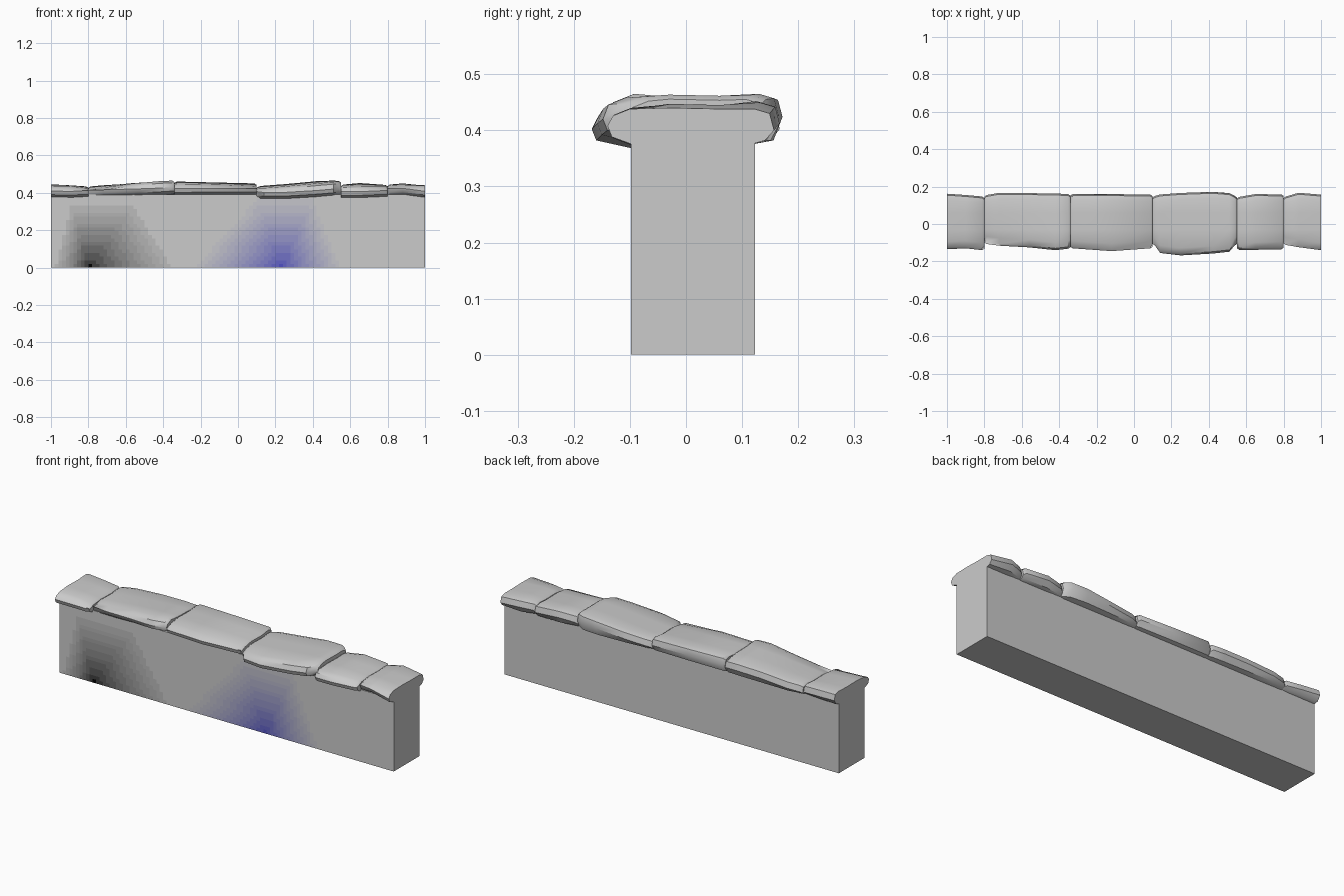
import bpy, bmesh
from mathutils import Vector

if "Cube" in bpy.data.objects:
    bpy.data.objects.remove(bpy.data.objects["Cube"])

FRONT, BACK, TOP = -0.098, 0.123, 0.39   # wall body limits


def finish(name, bm, mats=()):
    bmesh.ops.recalc_face_normals(bm, faces=bm.faces)
    me = bpy.data.meshes.new(name)
    bm.to_mesh(me)
    bm.free()
    for m in mats:
        me.materials.append(m)
    ob = bpy.data.objects.new(name, me)
    bpy.context.collection.objects.link(ob)
    return ob


def material(name, rgb):
    m = bpy.data.materials.new(name)
    m.diffuse_color = (*rgb, 1)
    m.use_nodes = True
    m.node_tree.nodes["Principled BSDF"].inputs["Base Color"].default_value = m.diffuse_color
    return m


def patch_weight(p, apex, outline):
    """1 at the apex of a stain, fading linearly to 0 at its outline."""
    worst = 0
    for a, b in zip(outline, outline[1:]):
        a, b = Vector(a), Vector(b)
        n = Vector((a.y - b.y, b.x - a.x))
        worst = max(worst, n.dot(p - apex) / n.dot(a - apex))
    return max(0, 1 - worst)


# Painted stains on the front face: apex, outline, colour
STAINS = [
    (Vector((-0.8, 0)), [(-1.0, 0), (-0.9, 0.38), (-0.53, 0.38), (-0.29, 0)], (0.0, 0.0, 0.0)),
    (Vector((0.23, 0)), [(-0.25, 0), (0.1, 0.38), (0.4, 0.38), (0.56, 0)], (0.08, 0.08, 0.55)),
]
GREY, LEVELS = 0.6, 12
mats = [material("stone_grey", (GREY,) * 3)]
for i, (_, _, rgb) in enumerate(STAINS):
    for k in range(1, LEVELS + 1):
        t = k / LEVELS
        mats.append(material(f"stain_{i}_{k}", [GREY + (c - GREY) * t for c in rgb]))

# Wall body: box whose front face is a fine grid that carries the stains
bm = bmesh.new()
bmesh.ops.create_cube(bm, size=1)
for v in bm.verts:
    v.co = (v.co.x * 2, FRONT if v.co.y < 0 else BACK, TOP if v.co.z > 0 else 0)
for axis, lo, hi, n in ((0, -1, 1, 100), (2, 0, TOP, 20)):
    for i in range(1, n):
        co, no = Vector(), Vector()
        co[axis], no[axis] = lo + (hi - lo) * i / n, 1
        co.y = FRONT
        front = [f for f in bm.faces if f.calc_center_median().y < FRONT + 1e-4]
        geom = front + list({e for f in front for e in f.edges})
        geom += list({v for f in front for v in f.verts})
        bmesh.ops.bisect_plane(bm, geom=geom, plane_co=co, plane_no=no)
for f in bm.faces:
    c = f.calc_center_median()
    if c.y < FRONT + 1e-4:
        for i, (apex, outline, _) in enumerate(STAINS):
            k = round(patch_weight(Vector((c.x, c.z)), apex, outline) * LEVELS)
            if k:
                f.material_index = i * LEVELS + k
finish("wall_body", bm, mats)


def section(x, yf, yb, zf, zb, zl, s=0.0):
    """Rounded cross-section of a coping stone, shrunk by s at the joints."""
    yf, yb, zf, zb = yf + s, yb - s, zf - s, zb - s
    mid = (zf + zb) / 2
    return [(x, y, z) for y, z in (
        (FRONT + 0.01, zl - 0.004), (yf + 0.008, zl + 0.012), (yf, zl + 0.032),
        (yf + 0.01, zf - 0.012), (yf + 0.04, zf), (-0.03, mid + 0.002),
        (0.06, mid), (yb - 0.035, zb), (yb - 0.008, zb - 0.008),
        (yb, zb - 0.038), (yb - 0.016, 0.382), (BACK - 0.01, 0.374))]


# Coping stones: x, front y, back y, front top z, back top z, front lip z
STONES = [
    [(-1.0, -.135, .162, .437, .445, .378), (-.9, -.13, .155, .435, .44, .375),
     (-.8, -.14, .147, .425, .434, .38)],
    [(-.8, -.107, .155, .422, .434, .384), (-.72, -.116, .167, .428, .44, .384),
     (-.56, -.125, .165, .45, .45, .388), (-.42, -.14, .163, .462, .452, .393),
     (-.34, -.132, .16, .465, .45, .397)],
    [(-.34, -.13, .16, .448, .46, .39), (-.12, -.145, .16, .444, .455, .392),
     (.1, -.13, .157, .435, .45, .392)],
    [(.1, -.115, .15, .425, .434, .372), (.14, -.155, .158, .425, .438, .37),
     (.25, -.168, .166, .434, .446, .37), (.42, -.158, .172, .45, .462, .38),
     (.51, -.148, .165, .458, .465, .388), (.55, -.115, .15, .46, .463, .39)],
    [(.55, -.138, .145, .44, .444, .374), (.65, -.138, .16, .436, .452, .374),
     (.8, -.135, .158, .435, .442, .38)],
    [(.8, -.112, .147, .437, .444, .39), (.88, -.124, .167, .44, .45, .392),
     (1.0, -.14, .157, .438, .438, .376)],
]

for i, stations in enumerate(STONES):
    rows = [section(*st) for st in stations]
    # small rounded edge at each joint between neighbouring stones
    if i > 0:
        x, *rest = stations[0]
        rows[0:1] = [section(x, *rest, 0.008), section(x + 0.012, *rest)]
    if i < len(STONES) - 1:
        x, *rest = stations[-1]
        rows[-1:] = [section(x - 0.012, *rest), section(x, *rest, 0.008)]
    bm = bmesh.new()
    rings = [[bm.verts.new(p) for p in row] for row in rows]
    for a, b in zip(rings, rings[1:]):
        for j in range(len(a)):
            k = (j + 1) % len(a)
            bm.faces.new((a[j], a[k], b[k], b[j]))
    bm.faces.new(rings[0])
    bm.faces.new(rings[-1])
    ob = finish(f"coping_stone_{i + 1}", bm)
    bpy.ops.object.select_all(action='DESELECT')
    ob.select_set(True)
    bpy.context.view_layer.objects.active = ob
    bpy.ops.object.shade_smooth_by_angle(angle=0.7)
